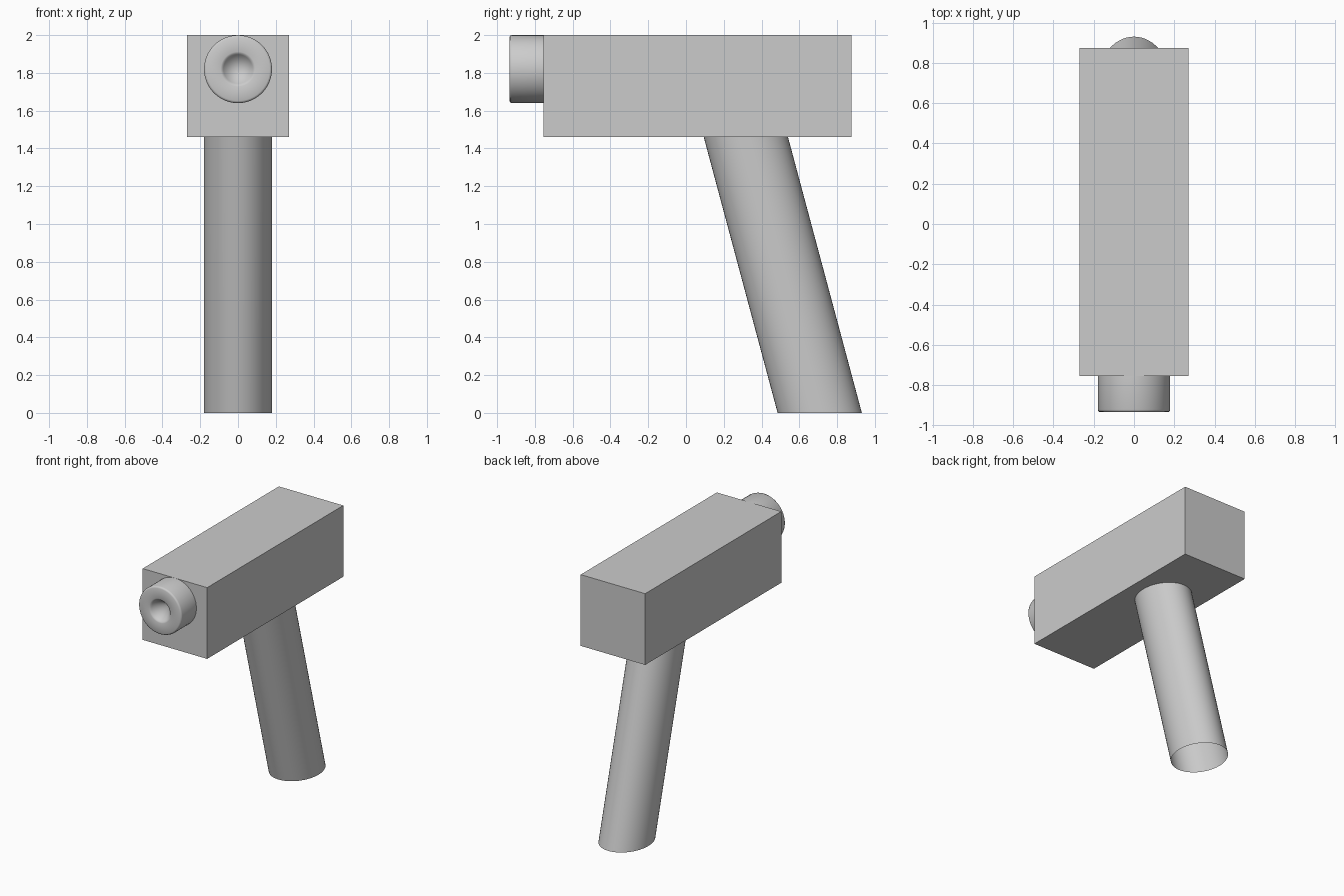
import bpy, bmesh, math

if "Cube" in bpy.data.objects:
    bpy.data.objects.remove(bpy.data.objects["Cube"])

SIDES = 48


def make_object(name, bm, smooth=False):
    mesh = bpy.data.meshes.new(name)
    bm.to_mesh(mesh)
    bm.free()
    obj = bpy.data.objects.new(name, mesh)
    bpy.context.collection.objects.link(obj)
    if smooth:
        bpy.ops.object.select_all(action='DESELECT')
        obj.select_set(True)
        bpy.context.view_layer.objects.active = obj
        bpy.ops.object.shade_smooth_by_angle(angle=math.radians(50))
    return obj


def bridge(bm, a, b):
    for i in range(len(a)):
        j = (i + 1) % len(a)
        bm.faces.new((a[i], a[j], b[j], b[i]))


def ring(bm, point):
    return [bm.verts.new(point(2 * math.pi * i / SIDES)) for i in range(SIDES)]


# Rectangular body
bm = bmesh.new()
bmesh.ops.create_cube(bm, size=1)
for v in bm.verts:
    v.co = (v.co.x * 0.54, 0.06 + v.co.y * 1.63, 1.73 + v.co.z * 0.54)
make_object("body", bm)

# Slanted tubular handle, cut level and open at the bottom
bm = bmesh.new()
top, bottom = [
    ring(bm, lambda a: (0.18 * math.cos(a), y + 0.223 * math.sin(a), z))
    for y, z in ((0.317, 1.46), (0.708, 0.0))]
bridge(bm, bottom, top)
make_object("handle", bm, True)

# Round muzzle with softened rim and conical recess: (radius, y)
profile = [(0.18, -0.755), (0.18, -0.922), (0.177, -0.931), (0.168, -0.935),
           (0.092, -0.935), (0.084, -0.932), (0.077, -0.924)]
bm = bmesh.new()
rings = [ring(bm, lambda a: (r * math.cos(a), y, 1.82 + r * math.sin(a)))
         for r, y in profile]
for a, b in zip(rings, rings[1:]):
    bridge(bm, a, b)
tip = bm.verts.new((0, -0.83, 1.82))
for i in range(SIDES):
    bm.faces.new((rings[-1][i], rings[-1][(i + 1) % SIDES], tip))
bmesh.ops.recalc_face_normals(bm, faces=bm.faces)
# The back is open, so make sure the outer wall faces outward
bm.normal_update()
bm.faces.ensure_lookup_table()
side = bm.faces[0]
c = side.calc_center_median()
if side.normal.x * c.x + side.normal.z * (c.z - 1.82) < 0:
    bmesh.ops.reverse_faces(bm, faces=bm.faces)
make_object("muzzle", bm, True)
